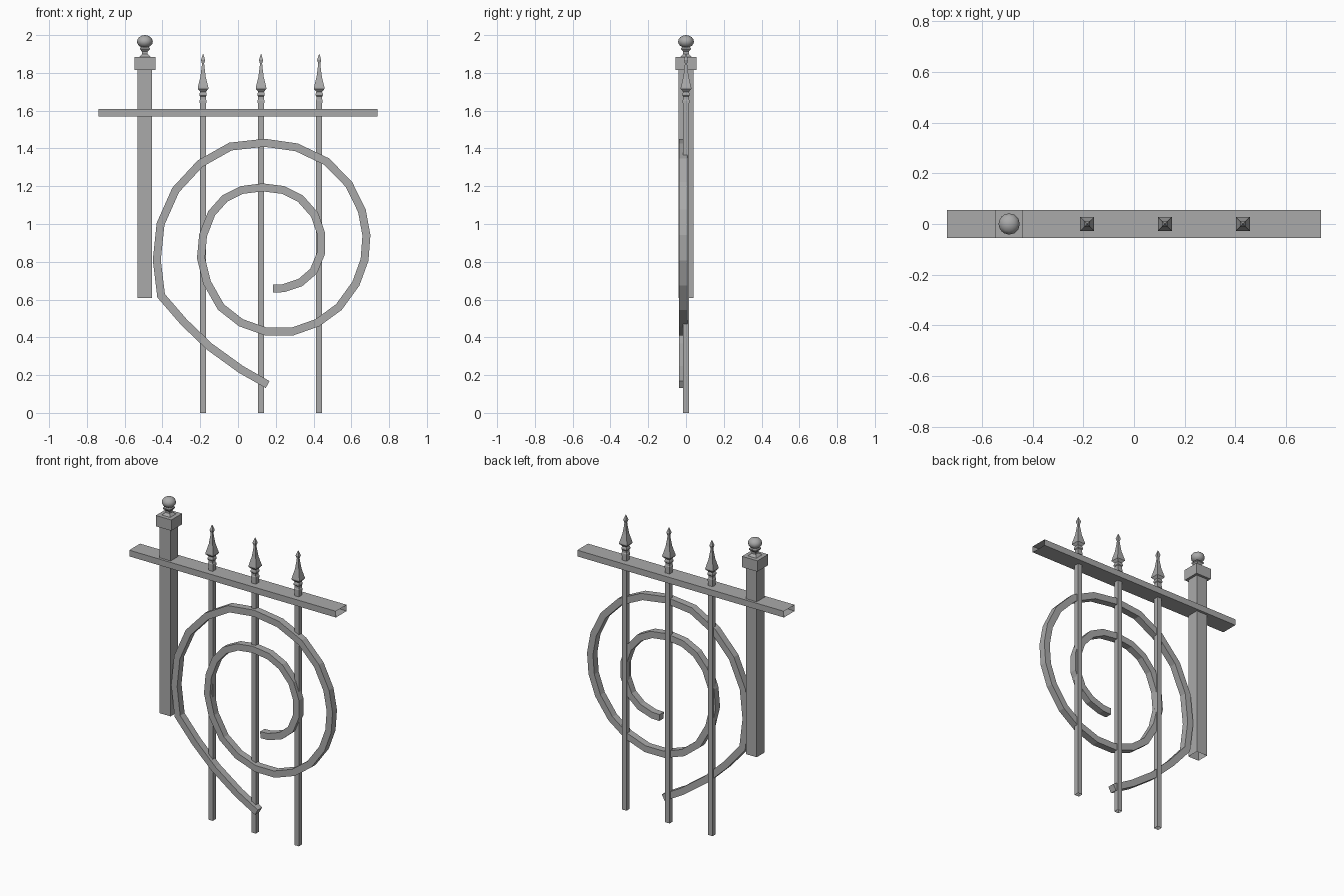
import bpy, bmesh, math
from mathutils import Vector

cube = bpy.data.objects.get("Cube")
if cube:
    bpy.data.objects.remove(cube, do_unlink=True)

GREY = (0.4, 0.4, 0.4, 1)
iron = bpy.data.materials.new("grey_iron")
iron.use_nodes = True
iron.diffuse_color = GREY
iron.node_tree.nodes["Principled BSDF"].inputs["Base Color"].default_value = GREY


def finish(bm, name, smooth=False):
    bmesh.ops.recalc_face_normals(bm, faces=bm.faces)
    mesh = bpy.data.meshes.new(name)
    bm.to_mesh(mesh)
    bm.free()
    mesh.materials.append(iron)
    obj = bpy.data.objects.new(name, mesh)
    bpy.context.collection.objects.link(obj)
    if smooth:
        for p in mesh.polygons:
            p.use_smooth = True
    return obj


def skin(name, rings, cap_start=True, cap_end=True):
    """Join rings of points into a tube with optional end caps."""
    bm = bmesh.new()
    loops = [[bm.verts.new(p) for p in ring] for ring in rings]
    for a, b in zip(loops, loops[1:]):
        for i in range(len(a)):
            j = (i + 1) % len(a)
            bm.faces.new((a[i], a[j], b[j], b[i]))
    if cap_start:
        bm.faces.new(loops[0])
    if cap_end:
        bm.faces.new(loops[-1])
    return finish(bm, name)


def square(x, half, z):
    return [(x + sx * half, sy * half, z)
            for sx, sy in ((-1, -1), (1, -1), (1, 1), (-1, 1))]


def square_loft(name, x, profile, **caps):
    return skin(name, [square(x, h, z) for h, z in profile], **caps)


# Top rail: a flat hollow section with open ends
rail_section = ((-0.055, 1.57), (0.055, 1.57), (0.055, 1.61), (-0.055, 1.61))
skin("top_rail", [[(x, y, z) for y, z in rail_section] for x in (-0.738, 0.738)],
     cap_start=False, cap_end=False)

# Hollow gate post, its cap and ball
POST_X = -0.493
square_loft("post", POST_X, [(0.039, 0.607), (0.039, 1.82)], cap_start=False)
square_loft("post_cap", POST_X, [(0.055, 1.815), (0.055, 1.885)])
square_loft("post_neck", POST_X, [(0.03, 1.885), (0.015, 1.9), (0.015, 1.912),
                                  (0.026, 1.925), (0.026, 1.932), (0.015, 1.94)])
bm = bmesh.new()
bmesh.ops.create_uvsphere(bm, u_segments=12, v_segments=8, radius=0.042)
for v in bm.verts:
    v.co = Vector((v.co.x + POST_X, v.co.y, v.co.z * 0.8 + 1.966))
finish(bm, "post_ball", smooth=True)

# Upright bars with spear finials
SPEAR = [(0.018, 1.64), (0.018, 1.655), (0.015, 1.66), (0.015, 1.675),
         (0.019, 1.68), (0.019, 1.69), (0.015, 1.7), (0.028, 1.715),
         (0.028, 1.722), (0.014, 1.78), (0.007, 1.835), (0.006, 1.85),
         (0.011, 1.868), (0.001, 1.9)]
for side, x in (("right", -0.185), ("middle", 0.122), ("left", 0.43)):
    square_loft(side + "_bar", x, [(0.016, 0), (0.016, 1.64)], cap_start=False)
    square_loft(side + "_spear", x, SPEAR)

# Scroll: square bar swept along a spiral path (hundredths of a unit, x and z)
PATH = [(15.7, 15), (1.6, 23), (-15, 35), (-28.6, 48), (-40.7, 62), (-43, 81),
        (-41, 100), (-33, 118), (-20, 132), (-4, 141), (14, 143), (31, 140.6),
        (47, 133), (58.7, 121), (65.6, 107), (68, 94), (67, 81), (62.4, 68.4),
        (53.4, 56), (42, 47.7), (28.6, 43), (15, 43), (1.6, 47.7), (-9, 56),
        (-16.4, 69), (-19.6, 82), (-18.5, 94), (-14, 105.6), (-7, 113.5),
        (2, 118), (13, 119.4), (24, 118), (33, 113.5), (40.5, 105), (44, 95),
        (44, 84.6), (40, 75), (33, 69), (24, 66), (18.5, 65.8)]
path = [Vector(p) / 100 for p in PATH]
HALF, BACK, FRONT = 0.021, 0.008, -0.037
rings = []
for i, p in enumerate(path):
    before = (p - path[i - 1]).normalized() if i else None
    after = (path[i + 1] - p).normalized() if i + 1 < len(path) else before
    before = before or after
    along = (before + after).normalized()
    # Mitred offset keeps the bar an even width
    out = Vector((-along.y, along.x)) * HALF / along.dot(after)
    a, b = p + out, p - out
    rings.append([(a.x, FRONT, a.y), (b.x, FRONT, b.y),
                  (b.x, BACK, b.y), (a.x, BACK, a.y)])
skin("scroll", rings)
